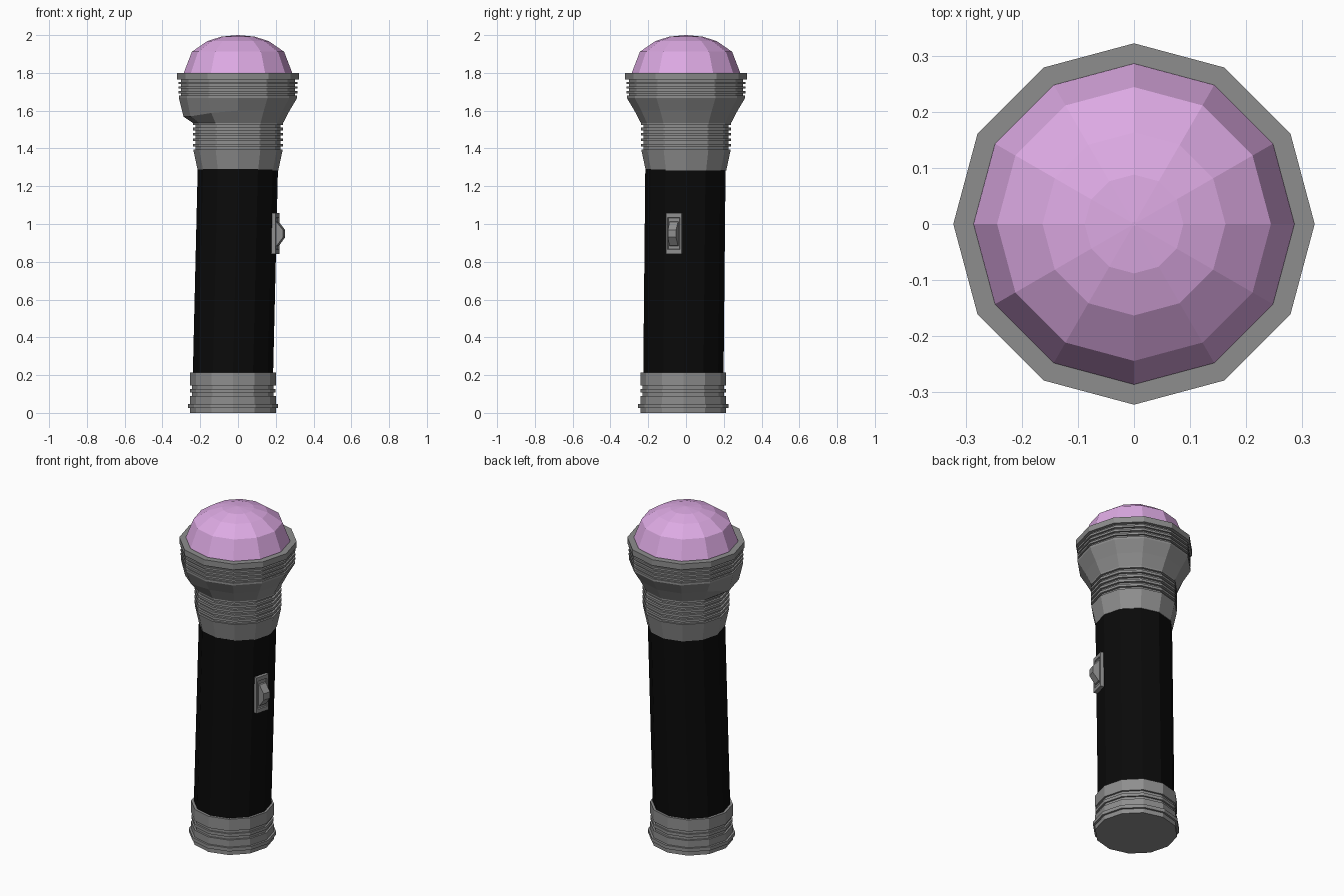
import bpy, bmesh, math
from mathutils import Matrix

if "Cube" in bpy.data.objects:
    bpy.data.objects.remove(bpy.data.objects["Cube"])

SIDES = 12


def material(name, rgb):
    m = bpy.data.materials.new(name)
    m.diffuse_color = (*rgb, 1)
    m.use_nodes = True
    m.node_tree.nodes["Principled BSDF"].inputs["Base Color"].default_value = m.diffuse_color
    return m


grey = material("metal grey", (0.27, 0.27, 0.27))
black = material("grip black", (0.003, 0.003, 0.003))
pink = material("lens pink", (0.72, 0.40, 0.77))


def finish(name, bm, mat):
    bmesh.ops.recalc_face_normals(bm, faces=bm.faces)
    mesh = bpy.data.meshes.new(name)
    bm.to_mesh(mesh)
    bm.free()
    mesh.materials.append(mat)
    obj = bpy.data.objects.new(name, mesh)
    bpy.context.collection.objects.link(obj)
    return obj


def axis(z):
    """Centre of the handle at height z: it leans slightly."""
    t = min(max((z - 0.21) / 1.07, 0), 1)
    return -0.027 + 0.026 * t, -0.014 + 0.011 * t


def lathe(name, profile, mat, centre=lambda z: (0, 0), adjust=None):
    """Stack twelve-sided rings from (radius, height) points and cap the ends."""
    bm = bmesh.new()
    rings = []
    for i, (r, z) in enumerate(profile):
        ring = []
        for k in range(SIDES):
            rr, zz = adjust(i, k, r, z) if adjust else (r, z)
            a = 2 * math.pi * k / SIDES
            cx, cy = centre(z)
            ring.append(bm.verts.new((cx + rr * math.cos(a), cy + rr * math.sin(a), zz)))
        rings.append(ring)
    for lo, hi in zip(rings, rings[1:]):
        for k in range(SIDES):
            n = (k + 1) % SIDES
            bm.faces.new((lo[k], lo[n], hi[n], hi[k]))
    bm.faces.new(rings[0][::-1])
    bm.faces.new(rings[-1])
    return finish(name, bm, mat)


def fins(z0, z1, count, r_out, r_in):
    """Profile points for evenly spaced square fins, starting and ending on a groove."""
    step = (z1 - z0) / (2 * count + 1)
    pts = []
    for i in range(2 * count + 1):
        r = r_out if i % 2 else r_in
        pts += [(r, z0 + i * step), (r, z0 + (i + 1) * step)]
    return pts


# End cap with flange and two grooves
lathe("end_cap",
      [(0.227, 0), (0.227, 0.027), (0.239, 0.027), (0.239, 0.048), (0.227, 0.048), (0.227, 0.09)]
      + fins(0.09, 0.145, 1, 0.226, 0.216)
      + [(0.227, 0.145), (0.227, 0.215)],
      grey, lambda z: axis(0))

# Handle tube
lathe("handle", [(0.2125, 0.19), (0.2125, 1.29)], black, axis)

# Neck collar with fins
lathe("neck",
      [(0.213, 1.283), (0.237, 1.395)] + fins(1.395, 1.525, 4, 0.239, 0.225)
      + [(0.239, 1.525), (0.239, 1.56)], grey)


# Flared head, with a dent that swells its lower left front
def swell(i, k, r, z):
    if i == 1:
        return {6: (0.288, 1.568), 7: (0.290, 1.570), 8: (0.283, 1.588)}.get(k, (r, z))
    return r, z


lathe("head",
      [(0.239, 1.535), (0.273, 1.60), (0.313, 1.667), (0.313, 1.68)]
      + fins(1.68, 1.765, 3, 0.314, 0.302)
      + [(0.322, 1.765), (0.322, 1.80)], grey, adjust=swell)

# Faceted domed lens
lathe("lens", [(0.286, 1.79), (0.286, 1.803), (0.244, 1.912), (0.163, 1.968),
               (0.088, 1.992), (0.004, 2.0)], pink)


# Switch on the handle facet just right of the front
def switch_part(name, steps):
    """Stack rectangles (outward distance, half width, low z, high z)."""
    bm = bmesh.new()
    loops = [[bm.verts.new((d, y, z)) for y, z in ((-w, lo), (w, lo), (w, hi), (-w, hi))]
             for d, w, lo, hi in steps]
    for a, b in zip(loops, loops[1:]):
        for k in range(4):
            n = (k + 1) % 4
            bm.faces.new((a[k], a[n], b[n], b[k]))
    bm.faces.new(loops[0][::-1])
    bm.faces.new(loops[-1])
    cx, cy = axis(0.95)
    bm.transform(Matrix.Translation((cx, cy, 0)) @ Matrix.Rotation(math.radians(-15), 4, 'Z'))
    return finish(name, bm, grey)


switch_part("switch_plate", [(0.195, 0.043, 0.842, 1.057), (0.226, 0.043, 0.842, 1.057),
                             (0.226, 0.033, 0.865, 1.034), (0.220, 0.031, 0.868, 1.031)])
switch_part("switch_button", [(0.21, 0.024, 0.88, 1.015), (0.228, 0.024, 0.885, 1.01),
                              (0.262, 0.022, 0.93, 0.968)])
